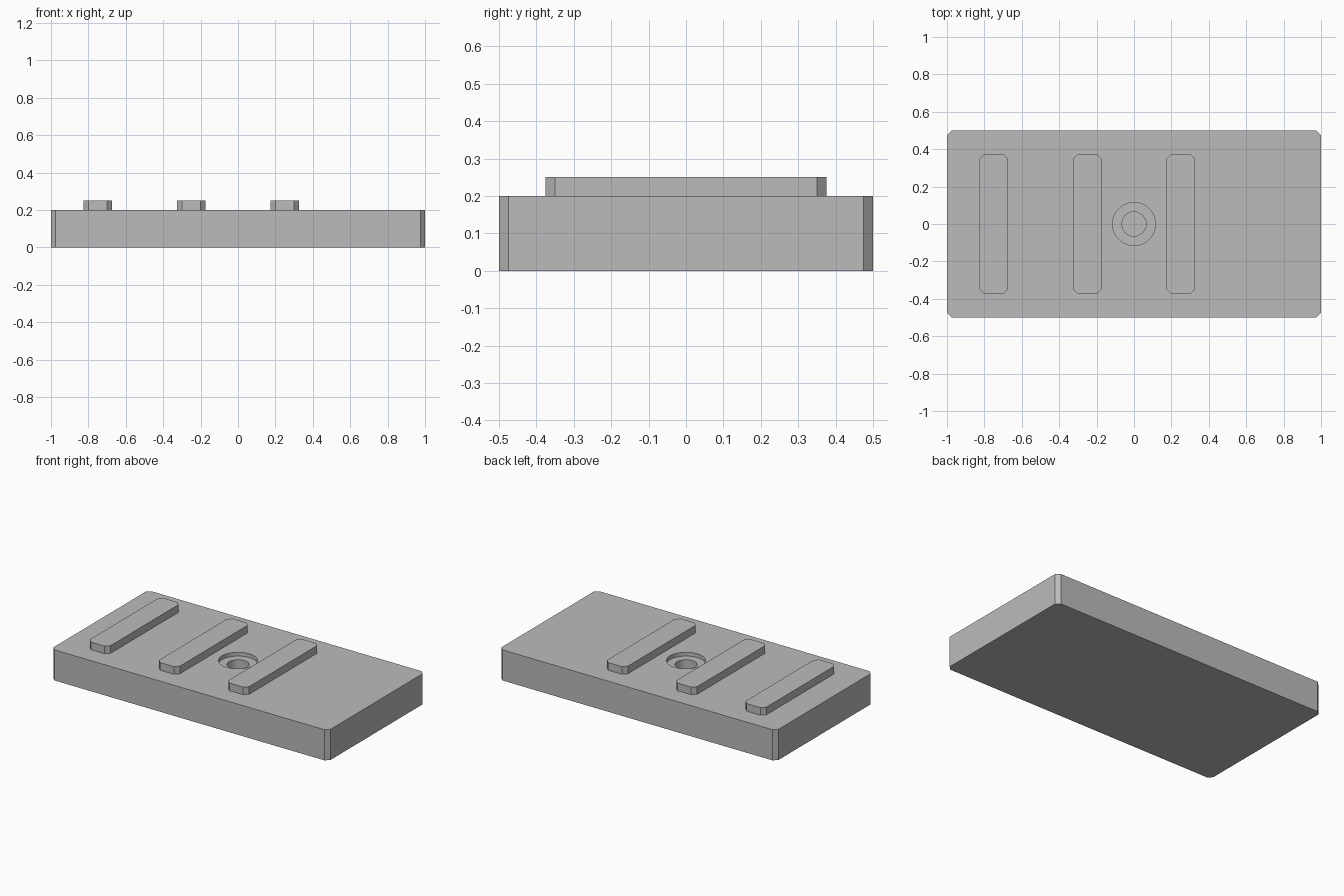
import bpy
import bmesh

cube = bpy.data.objects.get("Cube")
if cube:
    bpy.data.objects.remove(cube, do_unlink=True)

GREY = 0.5
grey = bpy.data.materials.new("plain grey")
grey.use_nodes = True
grey.diffuse_color = (GREY, GREY, GREY, 1)
grey.node_tree.nodes["Principled BSDF"].inputs["Base Color"].default_value = (GREY, GREY, GREY, 1)


def add_object(name, bm):
    mesh = bpy.data.meshes.new(name)
    bm.to_mesh(mesh)
    bm.free()
    mesh.materials.append(grey)
    obj = bpy.data.objects.new(name, mesh)
    bpy.context.collection.objects.link(obj)
    return obj


def chamfered_block(name, x, width, length, bottom, top, cut=0.025):
    """Block with its four upright edges chamfered."""
    bm = bmesh.new()
    bmesh.ops.create_cube(bm, size=1)
    bmesh.ops.scale(bm, verts=bm.verts, vec=(width, length, top - bottom))
    bmesh.ops.translate(bm, verts=bm.verts, vec=(x, 0, (top + bottom) / 2))
    upright = [e for e in bm.edges
               if abs(e.verts[0].co.z - e.verts[1].co.z) > 0.01]
    bmesh.ops.bevel(bm, geom=upright, offset=cut, segments=1, affect='EDGES')
    return add_object(name, bm)


def cut_hole(target, name, radius, floor, top):
    """Round blind hole cut down from the top face."""
    bm = bmesh.new()
    bmesh.ops.create_cone(bm, cap_ends=True, segments=64,
                          radius1=radius, radius2=radius, depth=top - floor)
    bmesh.ops.translate(bm, verts=bm.verts, vec=(0, 0, (top + floor) / 2))
    cutter = add_object(name, bm)
    cutter.hide_render = True
    cutter.hide_viewport = True
    cutter.display_type = 'WIRE'
    mod = target.modifiers.new(name, 'BOOLEAN')
    mod.operation = 'DIFFERENCE'
    mod.solver = 'EXACT'
    mod.object = cutter


# Base slab with a stepped screw hole
slab = chamfered_block("base_slab", 0, 2, 1, 0, 0.2)
cut_hole(slab, "wide_recess_cutter", 0.115, 0.175, 0.3)
cut_hole(slab, "screw_hole_cutter", 0.065, 0.1, 0.3)

# Three raised ribs across the slab
for name, x in (("right_rib", -0.75), ("middle_rib", -0.25), ("left_rib", 0.25)):
    chamfered_block(name, x, 0.15, 0.75, 0.2, 0.25)

# Smooth shading with sharp creases
bpy.ops.object.select_all(action='DESELECT')
slab.select_set(True)
bpy.context.view_layer.objects.active = slab
bpy.ops.object.shade_smooth_by_angle()
